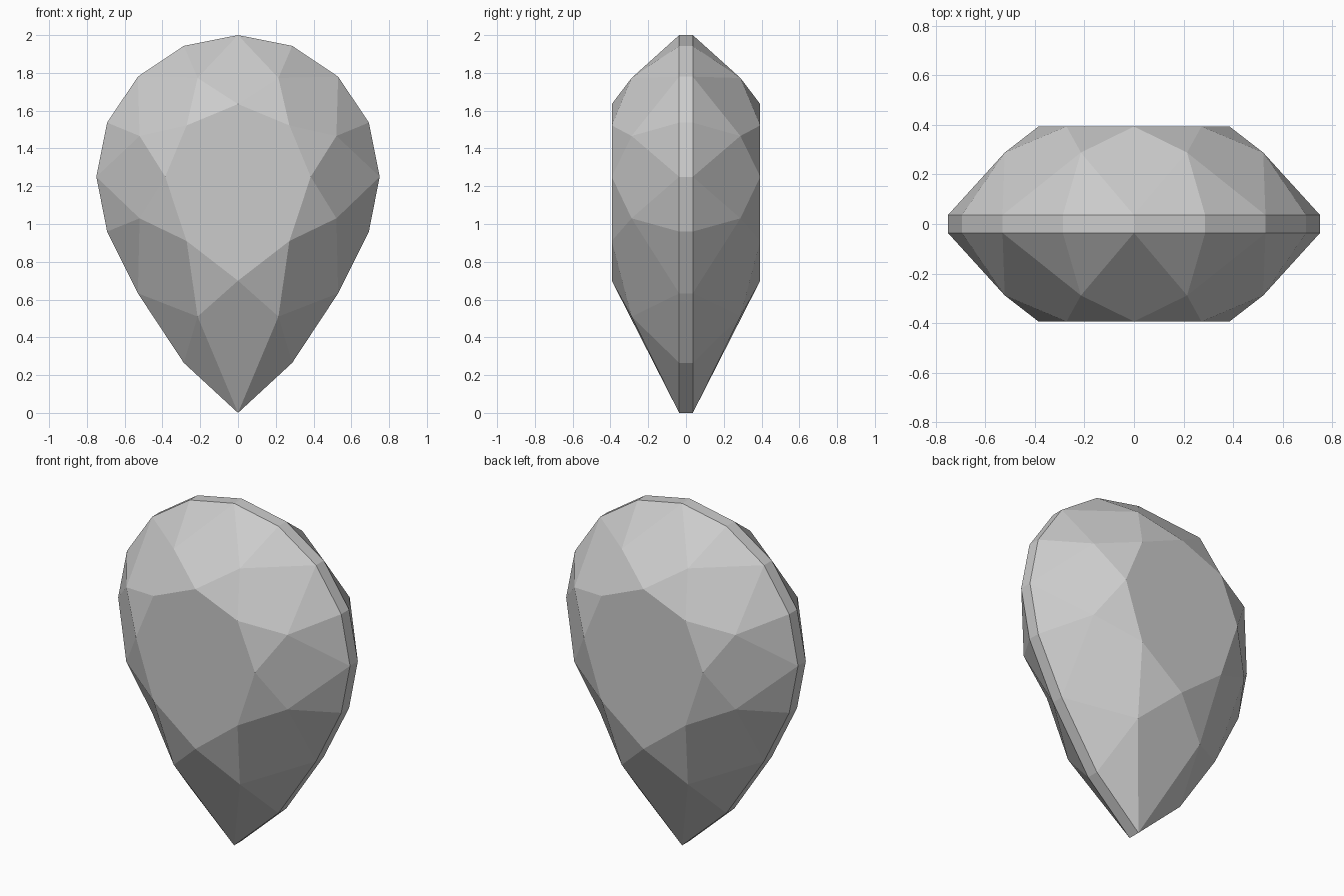
import bpy, bmesh

if "Cube" in bpy.data.objects:
    bpy.data.objects.remove(bpy.data.objects["Cube"])

# Right-half outlines (x, z), top to bottom
GIRDLE = [(0, 2), (0.287, 1.943), (0.53, 1.78), (0.693, 1.537), (0.75, 1.25),
          (0.693, 0.96), (0.53, 0.633), (0.287, 0.265), (0, 0)]
MID = [(0.214, 1.773), (0.521, 1.466), (0.521, 1.03), (0.214, 0.51)]
TABLE = [(0, 1.635), (0.272, 1.522), (0.385, 1.25), (0.272, 0.91), (0, 0.7)]
Y_GIRDLE, Y_MID, Y_TABLE = 0.036, 0.288, 0.393


def full_ring(half):
    """Mirror a half outline in x, skipping points on the axis."""
    return half + [(-x, z) for x, z in reversed(half) if x > 0]


bm = bmesh.new()


def ring(half, y):
    return [bm.verts.new((x, y, z)) for x, z in full_ring(half)]


def cut_side(sign):
    """Faceted crown on one side; returns its girdle ring."""
    g = ring(GIRDLE, sign * Y_GIRDLE)
    m = ring(MID, sign * Y_MID)
    t = ring(TABLE, sign * Y_TABLE)
    bm.faces.new(t)
    for i in range(8):
        j = (i + 1) % 8
        bm.faces.new((t[i], t[j], m[i]))                        # star facet
        bm.faces.new((t[i], m[i], g[2 * i], m[i - 1]))          # kite facet
        bm.faces.new((m[i], g[2 * i], g[2 * i + 1]))            # girdle facets
        bm.faces.new((m[i], g[2 * i + 1], g[(2 * i + 2) % 16]))
    return g


front, back = cut_side(-1), cut_side(1)

# Thin girdle band
for i in range(16):
    j = (i + 1) % 16
    bm.faces.new((front[i], front[j], back[j], back[i]))

bmesh.ops.recalc_face_normals(bm, faces=bm.faces[:])
mesh = bpy.data.meshes.new("pear_cut_gem")
bm.to_mesh(mesh)
bm.free()
gem = bpy.data.objects.new("pear_cut_gem", mesh)
bpy.context.collection.objects.link(gem)
